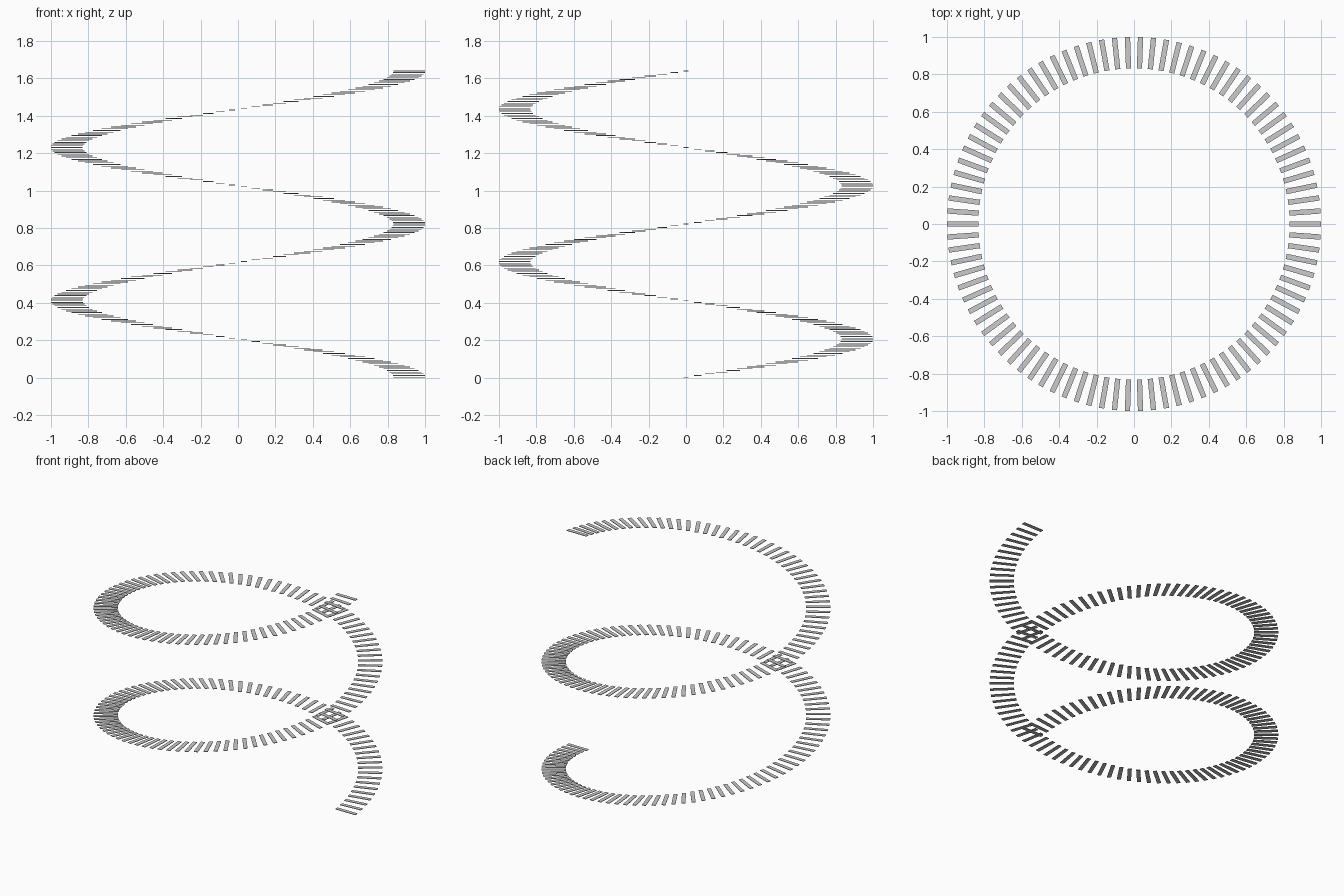
import bpy, bmesh
from math import pi
from mathutils import Matrix

if "Cube" in bpy.data.objects:
    bpy.data.objects.remove(bpy.data.objects["Cube"])

PER_TURN, TURNS = 90, 2
INNER, OUTER = 0.832, 1.0
WIDTH, THICK, HEIGHT = 0.028, 0.004, 1.642

# flat tread slab shared by every step of the helix
steps = PER_TURN * TURNS
rise = (HEIGHT - THICK) / steps
slab = (Matrix.Translation(((INNER + OUTER) / 2, 0, THICK / 2))
        @ Matrix.Diagonal((OUTER - INNER, WIDTH, THICK, 1)))

# two-turn spiral of radial treads, climbing counter-clockwise from +x
bm = bmesh.new()
for i in range(steps + 1):
    turn = Matrix.Rotation(i * 2 * pi / PER_TURN, 4, 'Z')
    lift = Matrix.Translation((0, 0, i * rise))
    bmesh.ops.create_cube(bm, size=1, matrix=lift @ turn @ slab)

mesh = bpy.data.meshes.new("spiral_treads")
bm.to_mesh(mesh)
bm.free()
treads = bpy.data.objects.new("spiral_treads", mesh)
bpy.context.collection.objects.link(treads)
